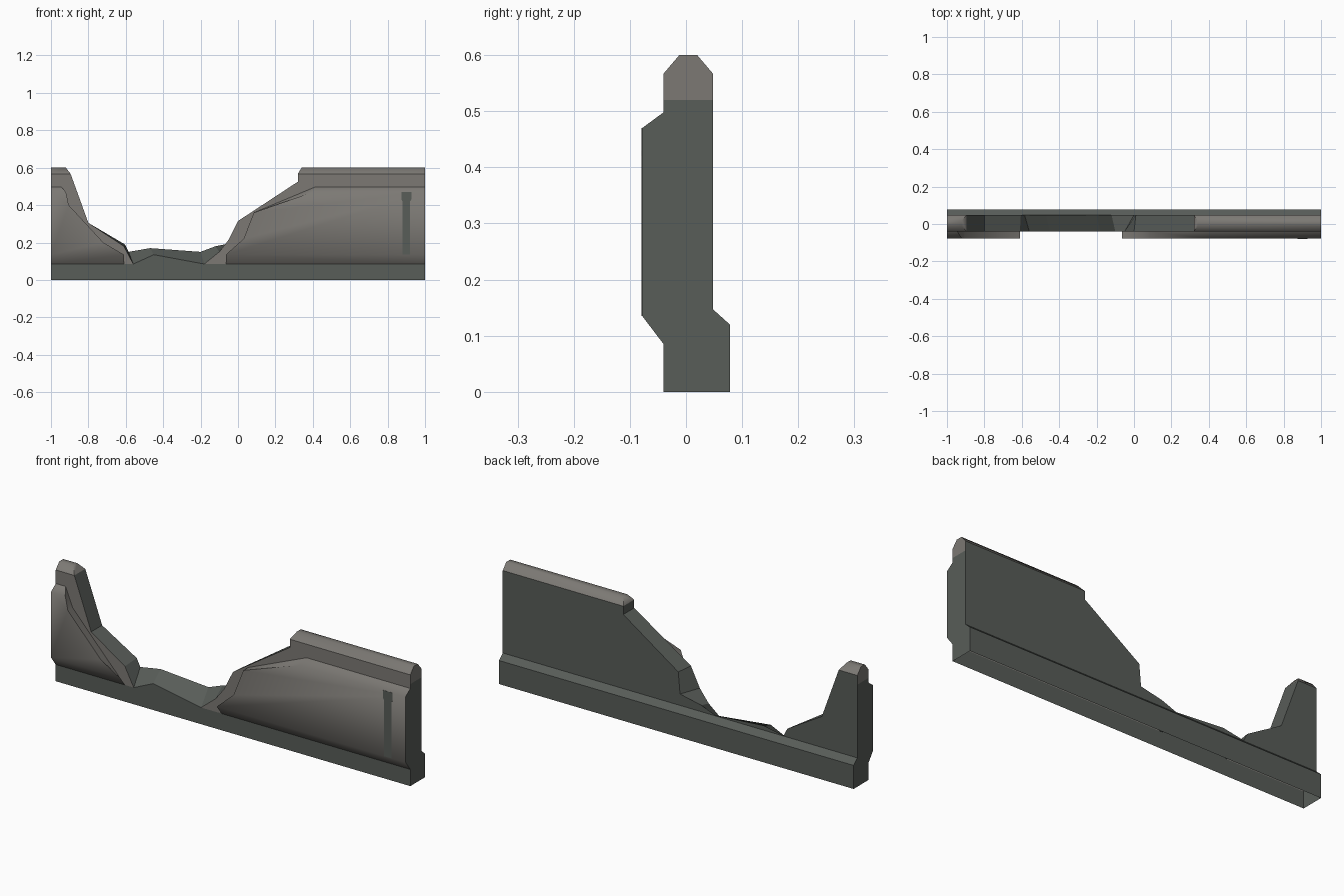
import bpy, bmesh, math

if "Cube" in bpy.data.objects:
    bpy.data.objects.remove(bpy.data.objects["Cube"])


def material(name, rgb):
    m = bpy.data.materials.new(name)
    m.diffuse_color = (*rgb, 1)
    m.use_nodes = True
    m.node_tree.nodes["Principled BSDF"].inputs["Base Color"].default_value = m.diffuse_color
    return m


DARK = material("dark_green_grey", (0.098, 0.109, 0.099))
STONE = material("warm_grey", (0.200, 0.190, 0.174))


def build(name, faces, smooth=False):
    """faces: list of (points, material index); 0 = dark, 1 = warm grey."""
    bm = bmesh.new()
    for pts, mat in faces:
        f = bm.faces.new([bm.verts.new(p) for p in pts])
        f.material_index = mat
    bmesh.ops.remove_doubles(bm, verts=bm.verts, dist=0.0005)
    bmesh.ops.recalc_face_normals(bm, faces=bm.faces)
    me = bpy.data.meshes.new(name)
    bm.to_mesh(me)
    bm.free()
    me.materials.append(DARK)
    me.materials.append(STONE)
    ob = bpy.data.objects.new(name, me)
    bpy.context.collection.objects.link(ob)
    if smooth:
        bpy.ops.object.select_all(action='DESELECT')
        ob.select_set(True)
        bpy.context.view_layer.objects.active = ob
        bpy.ops.object.shade_smooth_by_angle(angle=math.radians(60))
    return ob


def at_y(profile, y):
    return [(x, y, z) for x, z in profile]


def bridge(a, b, mat, closed=False):
    n = len(a)
    return [([a[i], a[(i + 1) % n], b[(i + 1) % n], b[i]], mat)
            for i in range(n if closed else n - 1)]


YF, YB, YBASE, YP = -0.04, 0.048, 0.078, -0.078
TOP = 0.567

# Broken wall outline on the front and on the back face
front = [(-1, TOP), (-.895, TOP), (-.8, .305), (-.61, .18), (-.56, .085),
         (-.45, .135), (-.18, .085), (-.1, .15), (-.05, .215), (0, .315),
         (.32, .525), (.32, TOP), (1, TOP)]
back = [(-1, TOP), (-.895, TOP), (-.8, .305), (-.605, .19), (-.585, .15),
        (-.47, .17), (-.2, .15), (-.12, .18), (0, .205), (.01, .315),
        (.32, .525), (.32, TOP), (1, TOP)]
f3, b3 = at_y(front, YF), at_y(back, YB)

faces = bridge(f3, b3, 0)                                         # broken rim
faces.append((b3 + at_y([(1, .147), (-1, .147)], YB), 0))         # back
faces.append((f3[:5] + at_y([(-1, .085)], YF), 1))                # front left
faces.append((f3[6:] + at_y([(1, .085)], YF), 1))                 # front right
faces.append((at_y([(-1, 0), (-1, .085)], YF) + f3[4:7]
              + at_y([(1, .085), (1, 0)], YF), 0))                # front base
# Back plinth with sloped top; the underside is open
faces.append(([(-1, YB, .147), (1, YB, .147), (1, YBASE, .12), (-1, YBASE, .12)], 0))
faces.append(([(-1, YBASE, .12), (1, YBASE, .12), (1, YBASE, 0), (-1, YBASE, 0)], 0))
# Ends: dark below, warm grey strip on top
for x in (-1, 1):
    end = [(YF, 0), (YBASE, 0), (YBASE, .12), (YB, .147), (YB, .52), (YF, .52), (YF, .085)]
    faces.append(([(x, y, z) for y, z in end], 0))
    faces.append(([(x, YF, .52), (x, YB, .52), (x, YB, TOP), (x, YF, TOP)], 1))
build("broken_wall", faces)


# Bevelled caps on the full-height parts
def cap(name, x_end, x_low, x_high):
    def section(xl, xh):
        return [(xl, YF, TOP), (xh, -.012, .6), (xh, .02, .6), (xl, YB, TOP)]
    a, b = section(x_end, x_end), section(x_low, x_high)
    build(name, bridge(a, b, 1) + [(a, 1), (b, 1)], True)


cap("left_cap", -1, -.895, -.92)
cap("right_cap", 1, .32, .34)


# Raised front panels with sloped top and bottom edges
def panel(name, outer, inner):
    o, i = at_y(outer, YP), at_y(inner, YF)
    fs = bridge(o, i, 1, True) + [(o, 1)]
    fs = [(p, 0 if all(abs(v[0]) > .99 for v in p) else m) for p, m in fs]
    build(name, fs, True)


panel("left_panel",
      [(-1, .135), (-1, .47), (-.92, .47), (-.905, .4), (-.72, .2), (-.61, .135)],
      [(-1, .085), (-1, .498), (-.945, .498), (-.905, .4), (-.72, .2), (-.61, .085)])
panel("right_panel",
      [(1, .135), (1, .47), (.4, .47), (.085, .36), (.03, .22), (-.065, .135)],
      [(1, .085), (1, .498), (.415, .498), (.085, .36), (.03, .22), (-.065, .085)])

# Dark T-shaped strip on the right panel
strip = [(.88, .135), (.92, .135), (.92, .42), (.927, .43), (.927, .47),
         (.873, .47), (.873, .43), (.88, .42)]
s0, s1 = at_y(strip, YP), at_y(strip, YP - .001)
build("panel_strip", bridge(s0, s1, 0, True) + [(s1, 0)])
